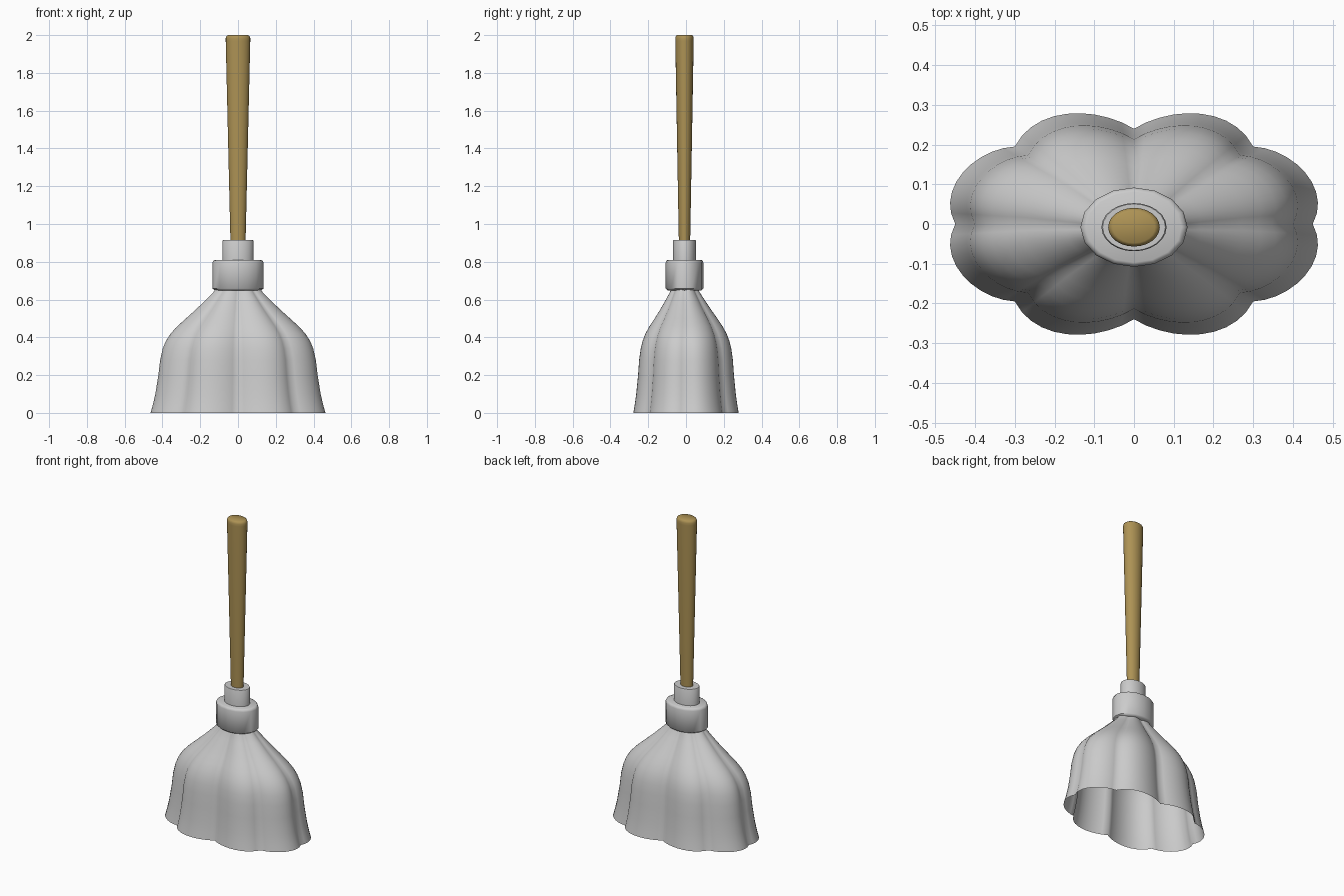
import bpy, math
from mathutils import Vector

if "Cube" in bpy.data.objects:
    bpy.data.objects.remove(bpy.data.objects["Cube"])

CY = -0.008  # handle and collar sit slightly forward


def loft(name, rings, cap_bottom=True, cap_top=True, angle=40, color=None):
    n = len(rings[0])
    verts = [p for ring in rings for p in ring]
    faces = [(r * n + i, r * n + (i + 1) % n, (r + 1) * n + (i + 1) % n, (r + 1) * n + i)
             for r in range(len(rings) - 1) for i in range(n)]
    if cap_bottom:
        faces.append(tuple(reversed(range(n))))
    if cap_top:
        faces.append(tuple(range(len(verts) - n, len(verts))))
    mesh = bpy.data.meshes.new(name)
    mesh.from_pydata(verts, [], faces)
    obj = bpy.data.objects.new(name, mesh)
    bpy.context.collection.objects.link(obj)
    bpy.ops.object.select_all(action='DESELECT')
    obj.select_set(True)
    bpy.context.view_layer.objects.active = obj
    bpy.ops.object.shade_smooth_by_angle(angle=math.radians(angle))
    if color:
        mat = bpy.data.materials.new(name)
        mat.diffuse_color = color
        mat.use_nodes = True
        mat.node_tree.nodes["Principled BSDF"].inputs["Base Color"].default_value = mat.diffuse_color
        mesh.materials.append(mat)
    return obj


def oval(rx, ry, z, n):
    return [(rx * math.cos(2 * math.pi * i / n), CY + ry * math.sin(2 * math.pi * i / n), z)
            for i in range(n)]


def bezier(pts, steps):
    a, b, c, d = (Vector(p) for p in pts)
    return [a * (1 - t) ** 3 + b * 3 * t * (1 - t) ** 2 + c * 3 * t * t * (1 - t) + d * t ** 3
            for t in (i / steps for i in range(steps))]


# Skirt: two lobes per quarter, mirrored into a scalloped outline
lobes = [[(0.45, 0), (0.50, 0.09), (0.40, 0.19), (0.30, 0.195)],
         [(0.30, 0.195), (0.25, 0.295), (0.10, 0.30), (0, 0.24)]]
quarter = [p for lobe in lobes for p in bezier(lobe, 10)]
half = quarter + [Vector((0, 0.24))] + [Vector((-p.x, p.y)) for p in reversed(quarter[1:])]
outline = half + [-p for p in half]

profile = [(0, 1.0), (0.04, 0.975), (0.1, 0.945), (0.2, 0.91), (0.28, 0.89), (0.34, 0.86),
           (0.38, 0.825), (0.42, 0.77), (0.46, 0.69), (0.5, 0.595), (0.55, 0.475),
           (0.6, 0.365), (0.64, 0.28), (0.67, 0.24)]
rings = []
for z, s in profile:
    k = max(0, (z - 0.5) / 0.17)
    rings.append([(p.x * s, p.y * s + CY * k, z) for p in outline])
loft("skirt", rings, cap_bottom=False, cap_top=False, angle=80)

# Collar band
loft("collar", [oval(rx, rx * 0.74, z, 16) for rx, z in
                [(0.120, 0.648), (0.135, 0.658), (0.135, 0.795), (0.130, 0.806), (0.120, 0.81)]],
     angle=50)

# Neck socket
loft("neck", [oval(rx, rx * 0.74, z, 24) for rx, z in
              [(0.082, 0.79), (0.082, 0.91), (0.079, 0.915)]])

# Tapered wooden handle
loft("handle", [oval(rx, rx * 0.75, z, 24) for rx, z in
                [(0.038, 0.85), (0.041, 0.95), (0.065, 1.97), (0.065, 1.985),
                 (0.061, 1.995), (0.053, 2.0)]],
     angle=50, color=(0.42, 0.29, 0.09, 1))
